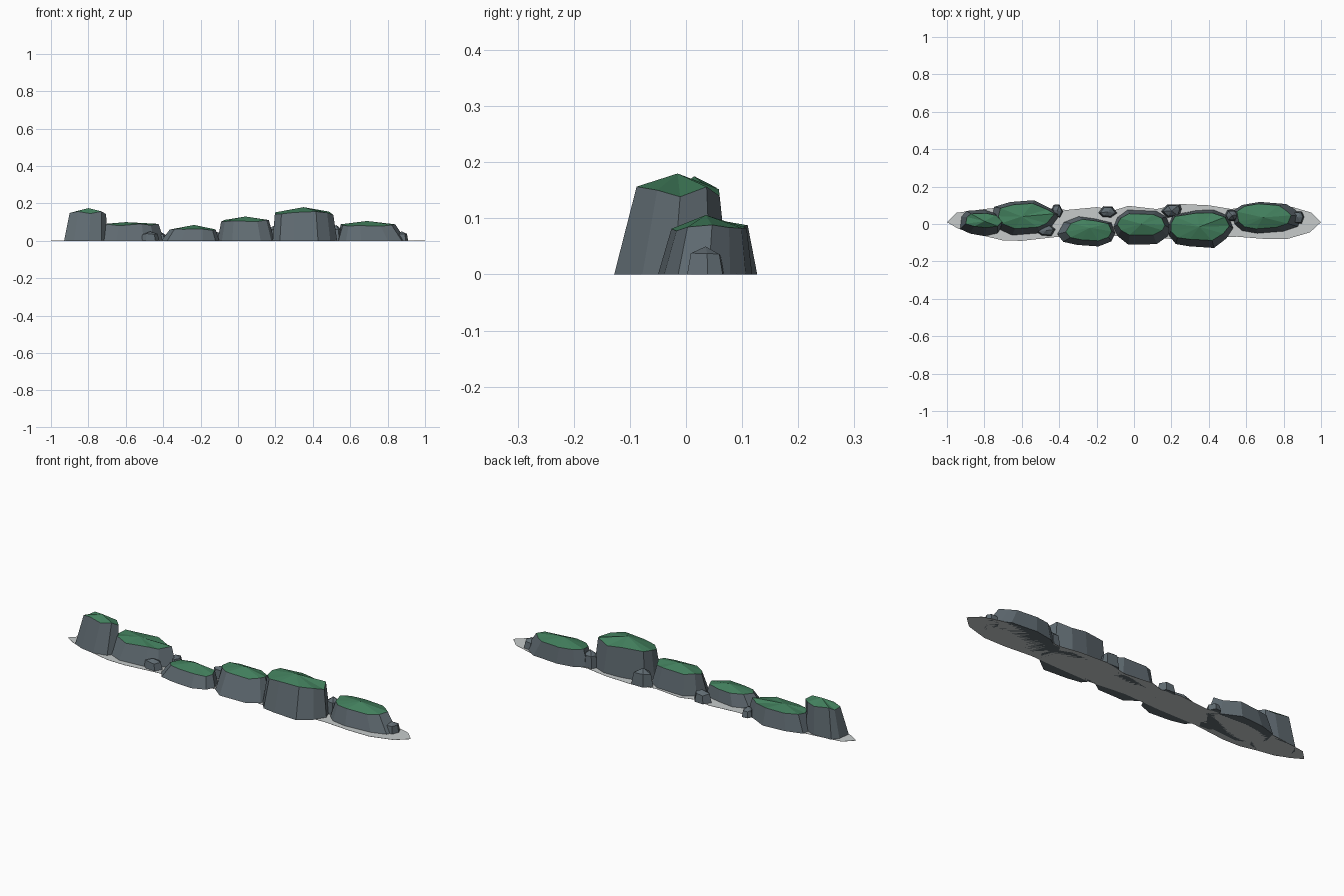
import bpy, bmesh, math, random

if "Cube" in bpy.data.objects:
    bpy.data.objects.remove(bpy.data.objects["Cube"])


def material(name, rgb):
    m = bpy.data.materials.new(name)
    m.diffuse_color = (*rgb, 1)
    m.use_nodes = True
    m.node_tree.nodes["Principled BSDF"].inputs["Base Color"].default_value = m.diffuse_color
    return m


STONE = material("grey stone", (0.115, 0.145, 0.165))
MOSS = material("green moss", (0.055, 0.215, 0.110))
FOAM = material("pale foam", (0.57, 0.60, 0.60))


def finish(bm, name, mats):
    bmesh.ops.recalc_face_normals(bm, faces=bm.faces)
    me = bpy.data.meshes.new(name)
    bm.to_mesh(me)
    bm.free()
    for m in mats:
        me.materials.append(m)
    ob = bpy.data.objects.new(name, me)
    bpy.context.collection.objects.link(ob)


def outline(n, seed, box):
    """Irregular rounded loop stretched to fill box = x0, x1, y0, y1."""
    rnd = random.Random(seed)
    pts = []
    for i in range(n):
        a = 2 * math.pi * (i + rnd.uniform(-0.2, 0.2)) / n
        r = rnd.uniform(0.9, 1.08)
        c, s = math.cos(a), math.sin(a)
        pts.append((r * math.copysign(abs(c) ** 0.85, c),
                    r * math.copysign(abs(s) ** 0.85, s)))
    xs, ys = [p[0] for p in pts], [p[1] for p in pts]
    x0, x1, y0, y1 = box
    return [(x0 + (x - min(xs)) / (max(xs) - min(xs)) * (x1 - x0),
             y0 + (y - min(ys)) / (max(ys) - min(ys)) * (y1 - y0)) for x, y in pts]


def rock(name, base, rim, rim_z, apex, seed, n=10, mossy=True):
    """Faceted walls from a base loop to a rim loop, closed by a fan to the apex."""
    bm = bmesh.new()
    rnd = random.Random(seed + 50)
    low = [bm.verts.new((x, y, 0)) for x, y in outline(n, seed, base)]
    high = [bm.verts.new((x, y, rim_z + rnd.uniform(-0.07, 0.07) * rim_z))
            for x, y in outline(n, seed, rim)]
    top = bm.verts.new(apex)
    bm.faces.new(low[::-1])
    for i in range(n):
        j = (i + 1) % n
        bm.faces.new((low[i], low[j], high[j], high[i]))
        f = bm.faces.new((high[i], high[j], top))
        f.material_index = 1 if mossy else 0
    finish(bm, name, [STONE, MOSS] if mossy else [STONE])


# Main mossy rocks, left to right
rock("tall_end_rock", (-0.93, -0.70, -0.065, 0.075), (-0.90, -0.705, -0.02, 0.057),
     0.148, (-0.80, 0.015, 0.175), 1, 9)
rock("long_left_rock", (-0.76, -0.395, -0.06, 0.127), (-0.725, -0.425, -0.025, 0.11),
     0.085, (-0.60, 0.04, 0.10), 2, 10)
rock("low_rock", (-0.41, -0.10, -0.12, 0.04), (-0.365, -0.12, -0.09, 0.025),
     0.06, (-0.235, -0.02, 0.085), 3, 10)
rock("middle_rock", (-0.11, 0.195, -0.11, 0.075), (-0.09, 0.165, -0.06, 0.055),
     0.105, (0.04, 0.0, 0.13), 4, 10)
rock("tallest_rock", (0.185, 0.53, -0.128, 0.075), (0.197, 0.51, -0.088, 0.06),
     0.147, (0.35, -0.015, 0.18), 5, 11)
rock("long_right_rock", (0.525, 0.90, -0.05, 0.118), (0.55, 0.84, -0.026, 0.108),
     0.083, (0.69, 0.035, 0.106), 6, 11)

# Small bare stones filling the gaps
SMALL = [(-0.47, -0.035, 0.05, 0.03, 0.05), (-0.14, 0.065, 0.05, 0.03, 0.06),
         (0.20, 0.07, 0.055, 0.035, 0.085), (0.525, 0.045, 0.04, 0.03, 0.085),
         (0.875, 0.035, 0.035, 0.033, 0.05), (-0.41, 0.07, 0.03, 0.035, 0.045)]
for k, (x, y, rx, ry, h) in enumerate(SMALL):
    rock("small_stone_%d" % (k + 1), (x - rx, x + rx, y - ry, y + ry),
         (x - rx * 0.8, x + rx * 0.8, y - ry * 0.8, y + ry * 0.8),
         h * 0.72, (x, y, h), 20 + k, 6, False)

# Thin foam sheet at the waterline
EDGE = [(-1, 0.01), (-0.94, -0.025), (-0.86, -0.05), (-0.70, -0.088), (-0.60, -0.09),
        (-0.42, -0.07), (-0.2, -0.07), (0, -0.06), (0.2, -0.08), (0.4, -0.075),
        (0.55, -0.068), (0.70, -0.08), (0.82, -0.08), (0.94, -0.045), (1, 0.01),
        (0.95, 0.06), (0.85, 0.09), (0.65, 0.10), (0.52, 0.08), (0.40, 0.10),
        (0.25, 0.107), (0.12, 0.08), (-0.03, 0.097), (-0.10, 0.075), (-0.20, 0.09),
        (-0.36, 0.075), (-0.60, 0.10), (-0.80, 0.08), (-0.95, 0.06)]
bm = bmesh.new()
sheet = bm.faces.new([bm.verts.new((x, y, 0)) for x, y in EDGE])
up = bmesh.ops.extrude_face_region(bm, geom=[sheet])["geom"]
bmesh.ops.translate(bm, vec=(0, 0, 0.001),
                    verts=[g for g in up if isinstance(g, bmesh.types.BMVert)])
finish(bm, "foam_sheet", [FOAM])
